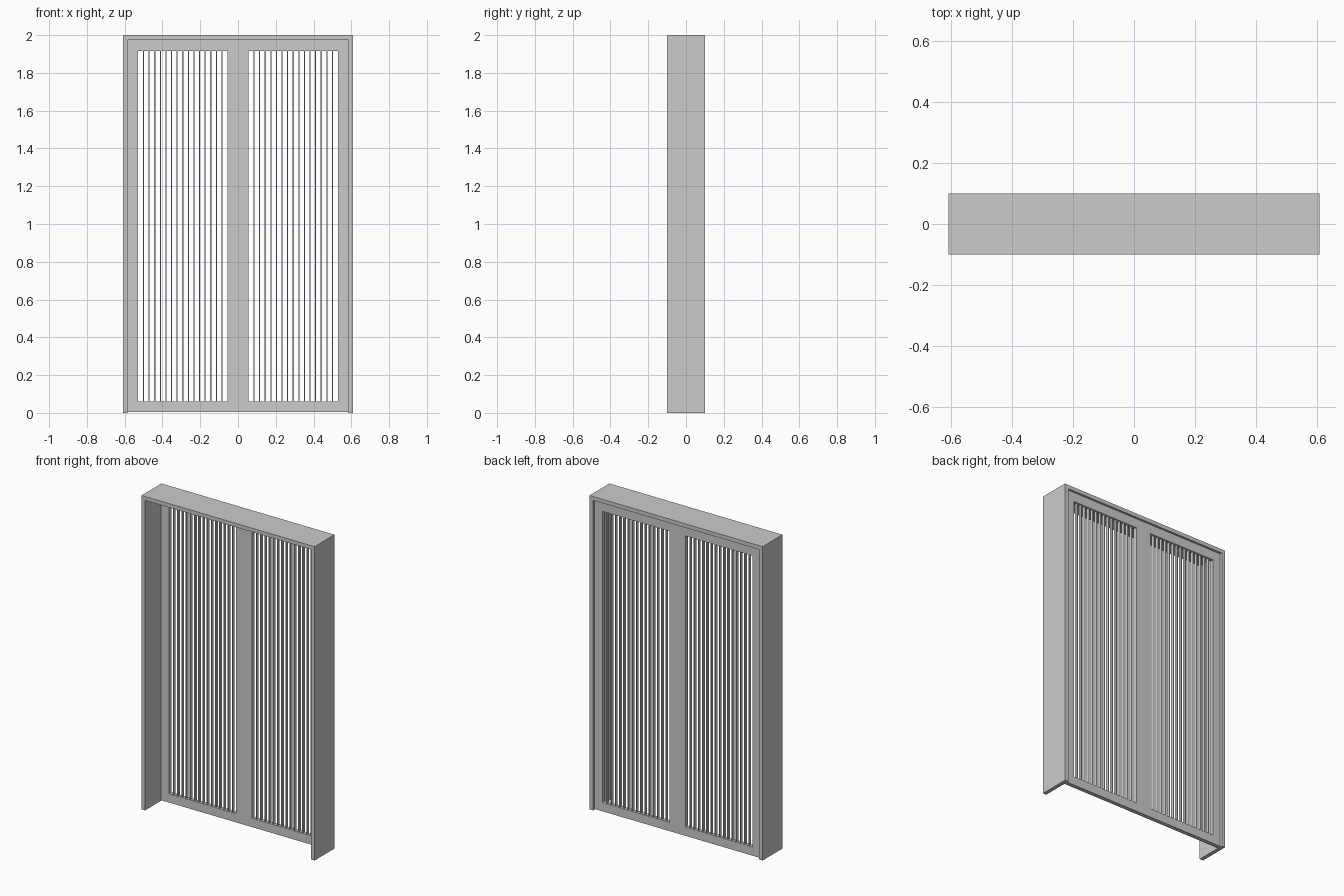
import bpy, bmesh
from mathutils import Vector

if "Cube" in bpy.data.objects:
    bpy.data.objects.remove(bpy.data.objects["Cube"])


def boxes(name, items):
    """One object made of axis-aligned boxes given as (x0, x1, y0, y1, z0, z1)."""
    bm = bmesh.new()
    for x0, x1, y0, y1, z0, z1 in items:
        geo = bmesh.ops.create_cube(bm, size=1)
        for v in geo["verts"]:
            v.co = Vector(((x0 + x1) / 2 + v.co.x * (x1 - x0),
                           (y0 + y1) / 2 + v.co.y * (y1 - y0),
                           (z0 + z1) / 2 + v.co.z * (z1 - z0)))
    mesh = bpy.data.meshes.new(name)
    bm.to_mesh(mesh)
    bm.free()
    ob = bpy.data.objects.new(name, mesh)
    bpy.context.collection.objects.link(ob)
    return ob


W, D, H, T = 0.61, 0.10, 2.0, 0.025   # half width, half depth, height, board
Y0, Y1 = 0.06, 0.086                  # door leaf front and back
IN, OUT = 0.055, 0.53                 # grille opening in x
Z0, Z1 = 0.06, 1.915                  # grille opening in z
BOT, TOP = 0.004, H - T
SLATS, ST = 15, 0.006

# Deep outer door lining: two jambs and a head
for side, s in (("left", -1), ("right", 1)):
    a, b = sorted((s * W, s * (W - T)))
    boxes(side + "_jamb", [(a, b, -D, D, 0, H)])
boxes("head", [(-W + T, W - T, -D, D, H - T, H)])

pitch = (OUT - IN) / (SLATS + 1)
for side, s in (("left", -1), ("right", 1)):
    def span(a, b):
        return tuple(sorted((s * a, s * b)))

    # Door leaf: stiles and rails
    boxes(side + "_door_frame", [
        (*span(0.001, IN), Y0, Y1, BOT, TOP),
        (*span(OUT, W - T), Y0, Y1, BOT, TOP),
        (*span(IN, OUT), Y0, Y1, BOT, Z0),
        (*span(IN, OUT), Y0, Y1, Z1, TOP)])

    # Vertical slats
    boxes(side + "_slats", [
        (*span(IN + pitch * i - ST / 2, IN + pitch * i + ST / 2),
         Y0 + 0.003, Y1 - 0.003, Z0, Z1)
        for i in range(1, SLATS + 1)])

# Strip closing the joint between the leaves
boxes("meeting_strip", [(-0.001, 0.001, Y0, Y1 - 0.006, BOT, TOP)])
